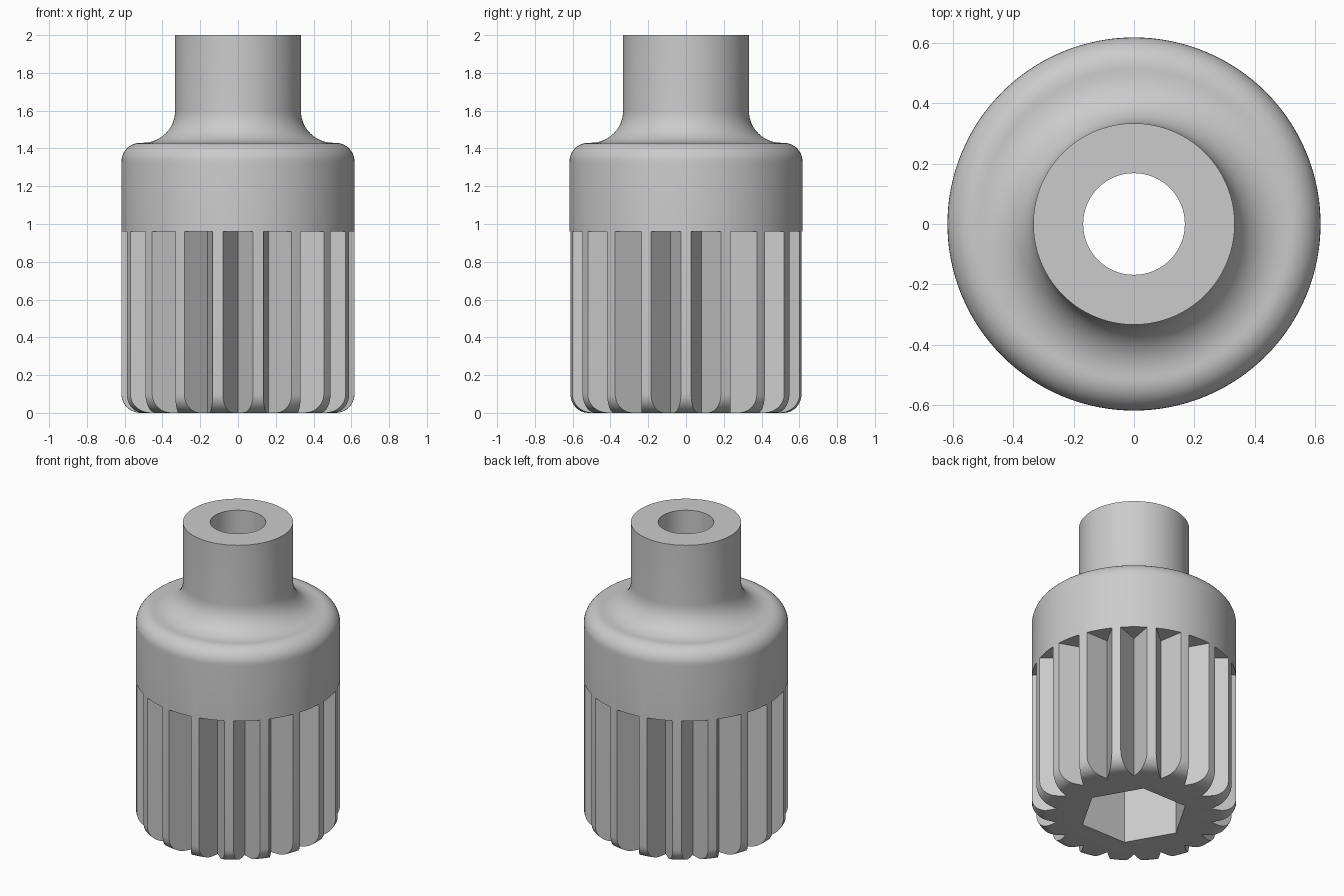
import bpy, bmesh, math
from mathutils import Matrix, Vector

cube = bpy.data.objects.get("Cube")
if cube:
    bpy.data.objects.remove(cube)

# Main sizes
BODY_R, NECK_R, BORE_R = 0.617, 0.333, 0.168
HEIGHT, SHOULDER_Z, GROOVE_TOP = 2.0, 1.43, 0.96
EDGE_FILLET, NECK_FILLET = 0.1, 0.17
GROOVES, GROOVE_ROOT, GROOVE_OUTER = 18, 0.473, 0.65
HEX_R, HEX_DEPTH = 0.33, 0.5

plastic = bpy.data.materials.new("grey plastic")
plastic.use_nodes = True
grey = (0.6, 0.6, 0.6, 1)
plastic.diffuse_color = grey
plastic.node_tree.nodes["Principled BSDF"].inputs["Base Color"].default_value = grey


def make_object(name, bm):
    bmesh.ops.recalc_face_normals(bm, faces=bm.faces)
    mesh = bpy.data.meshes.new(name)
    bm.to_mesh(mesh)
    bm.free()
    mesh.materials.append(plastic)
    obj = bpy.data.objects.new(name, mesh)
    bpy.context.collection.objects.link(obj)
    return obj


def arc(r, z, radius, start, end, steps=10):
    angles = [math.radians(start + (end - start) * i / steps) for i in range(steps + 1)]
    return [(r + radius * math.cos(a), z + radius * math.sin(a)) for a in angles]


def add_prism(bm, outline, bottom, top):
    face = bm.faces.new([bm.verts.new((x, y, bottom)) for x, y in outline])
    result = bmesh.ops.extrude_face_region(bm, geom=[face])
    moved = [v for v in result["geom"] if isinstance(v, bmesh.types.BMVert)]
    bmesh.ops.translate(bm, verts=moved, vec=(0, 0, top - bottom))


def cut(target, cutter):
    cutter.hide_render = True
    mod = target.modifiers.new("cut", "BOOLEAN")
    mod.object = cutter
    mod.operation = "DIFFERENCE"
    mod.solver = "EXACT"


# Turned body: rounded bottom edge, rounded shoulder, filleted neck, through bore
inner = BODY_R - EDGE_FILLET
profile = [(BORE_R, 0)]
profile += arc(inner, EDGE_FILLET, EDGE_FILLET, -90, 0)
profile += arc(inner, SHOULDER_Z - EDGE_FILLET, EDGE_FILLET, 0, 90)
profile += arc(NECK_R + NECK_FILLET, SHOULDER_Z + NECK_FILLET, NECK_FILLET, 270, 180, 12)
profile += [(NECK_R, HEIGHT), (BORE_R, HEIGHT)]
bm = bmesh.new()
verts = [bm.verts.new((r, 0, z)) for r, z in profile]
edges = [bm.edges.new((verts[i - 1], verts[i])) for i in range(len(verts))]
bmesh.ops.spin(bm, geom=verts + edges, axis=(0, 0, 1), cent=(0, 0, 0),
               angle=math.tau, steps=128)
bmesh.ops.remove_doubles(bm, verts=bm.verts, dist=0.0001)
knob = make_object("fluted_knob", bm)

# Sixty degree grip grooves, one of them facing the front
bm = bmesh.new()
half = (GROOVE_OUTER - GROOVE_ROOT) * math.tan(math.radians(30))
triangle = [(GROOVE_ROOT, 0), (GROOVE_OUTER, -half), (GROOVE_OUTER, half)]
for i in range(GROOVES):
    turn = Matrix.Rotation(math.tau * i / GROOVES - math.pi / 2, 2)
    add_prism(bm, [turn @ Vector(p) for p in triangle], -0.1, GROOVE_TOP)
groove_cutter = make_object("groove_cutter", bm)

# Hexagonal nut pocket in the underside
bm = bmesh.new()
hexagon = [(HEX_R * math.cos(math.tau * i / 6), HEX_R * math.sin(math.tau * i / 6))
           for i in range(6)]
add_prism(bm, hexagon, -0.1, HEX_DEPTH)
hex_cutter = make_object("nut_pocket_cutter", bm)

# Bake the cuts, then drop the cutters
cut(knob, groove_cutter)
cut(knob, hex_cutter)
graph = bpy.context.evaluated_depsgraph_get()
baked = bpy.data.meshes.new_from_object(knob.evaluated_get(graph))
knob.modifiers.clear()
knob.data = baked
for cutter in (groove_cutter, hex_cutter):
    bpy.data.objects.remove(cutter)

# Smooth round surfaces with crisp cut edges
bpy.ops.object.select_all(action="DESELECT")
knob.select_set(True)
bpy.context.view_layer.objects.active = knob
bpy.ops.object.shade_smooth_by_angle(angle=math.radians(25))
